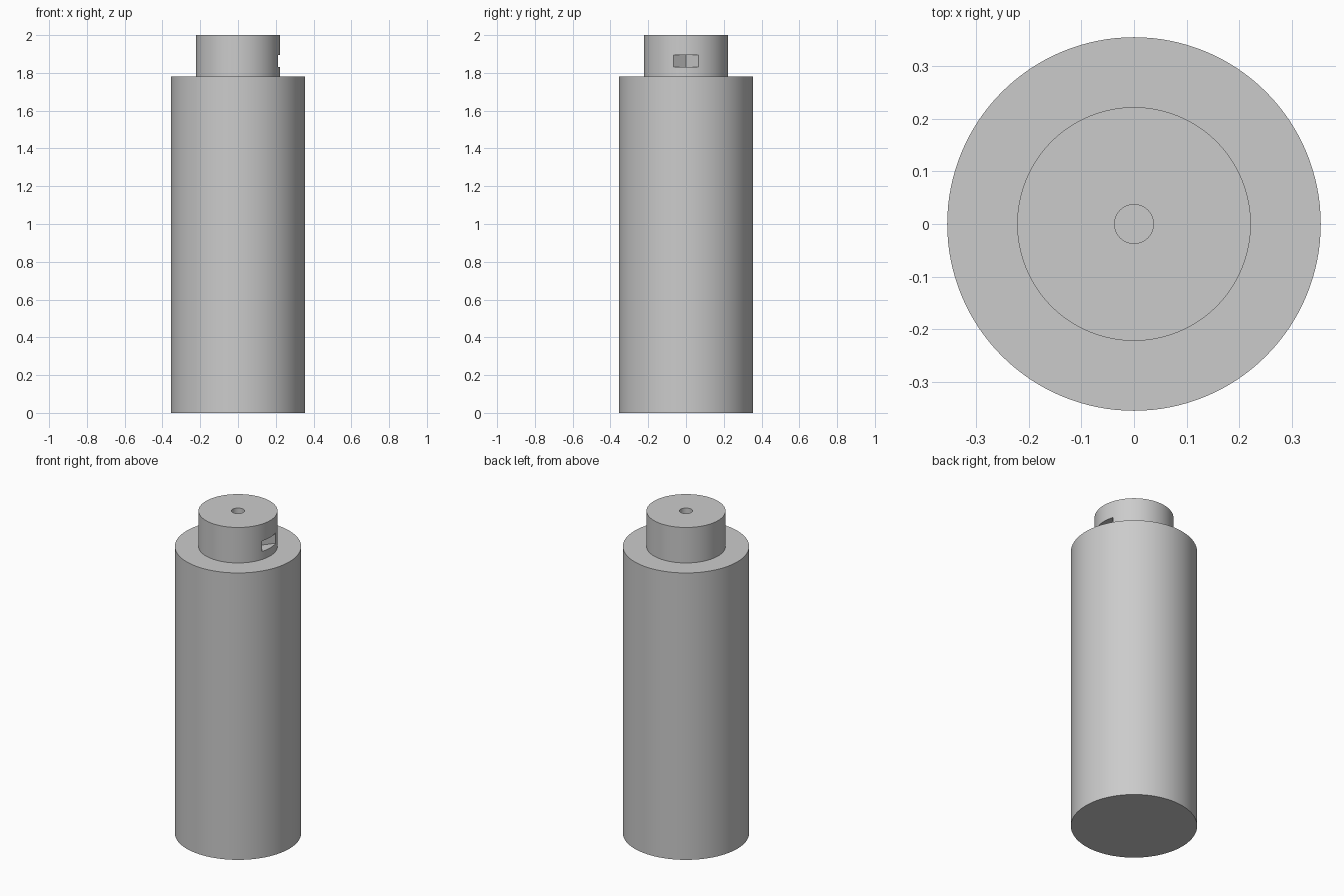
import bpy
import bmesh
import math

cube = bpy.data.objects.get("Cube")
if cube:
    bpy.data.objects.remove(cube, do_unlink=True)

SEGMENTS = 128
BODY_R, NECK_R, BORE_R = 0.355, 0.222, 0.037
SHOULDER_Z, TOP_Z, BORE_Z = 1.78, 2.0, 1.88

grey = bpy.data.materials.new("plain grey")
grey.use_nodes = True
colour = (0.6, 0.6, 0.6, 1.0)
grey.diffuse_color = colour
grey.node_tree.nodes["Principled BSDF"].inputs["Base Color"].default_value = colour


def add_object(name, bm):
    bmesh.ops.recalc_face_normals(bm, faces=bm.faces)
    mesh = bpy.data.meshes.new(name)
    bm.to_mesh(mesh)
    bm.free()
    mesh.materials.append(grey)
    obj = bpy.data.objects.new(name, mesh)
    bpy.context.collection.objects.link(obj)
    return obj


def lathe(name, profile):
    """Turn (radius, height) rings into a closed solid."""
    bm = bmesh.new()
    rings = []
    for r, z in profile:
        angles = [math.tau * i / SEGMENTS for i in range(SEGMENTS)]
        rings.append([bm.verts.new((r * math.cos(a), r * math.sin(a), z)) for a in angles])
    for low, high in zip(rings, rings[1:]):
        for i in range(SEGMENTS):
            j = (i + 1) % SEGMENTS
            bm.faces.new((low[i], low[j], high[j], high[i]))
    bm.faces.new(rings[0])
    bm.faces.new(rings[-1])
    return add_object(name, bm)


def prism(name, outline, z0, z1):
    """Extrude a flat outline upward."""
    bm = bmesh.new()
    face = bm.faces.new([bm.verts.new((x, y, z0)) for x, y in outline])
    up = bmesh.ops.extrude_face_region(bm, geom=[face])
    verts = [v for v in up["geom"] if isinstance(v, bmesh.types.BMVert)]
    bmesh.ops.translate(bm, verts=verts, vec=(0, 0, z1 - z0))
    return add_object(name, bm)


# Stepped body with a blind bore in the neck
body = lathe("stepped_body", [
    (BODY_R, 0), (BODY_R, SHOULDER_Z), (NECK_R, SHOULDER_Z),
    (NECK_R, TOP_Z), (BORE_R, TOP_Z), (BORE_R, BORE_Z),
])

# V-shaped slot in the left side of the neck
half, mouth, apex = 0.067, 0.2116, 0.16
cutter = prism("slot_cutter", [
    (apex, 0), (mouth, -half), (0.3, -half), (0.3, half), (mouth, half),
], 1.83, 1.895)
cutter.hide_render = True

cut = body.modifiers.new("slot", 'BOOLEAN')
cut.operation = 'DIFFERENCE'
cut.solver = 'EXACT'
cut.object = cutter

bpy.ops.object.select_all(action='DESELECT')
bpy.context.view_layer.objects.active = body
body.select_set(True)
bpy.ops.object.modifier_apply(modifier=cut.name)
bpy.data.objects.remove(cutter, do_unlink=True)

bpy.ops.object.shade_smooth_by_angle(angle=math.radians(20))
